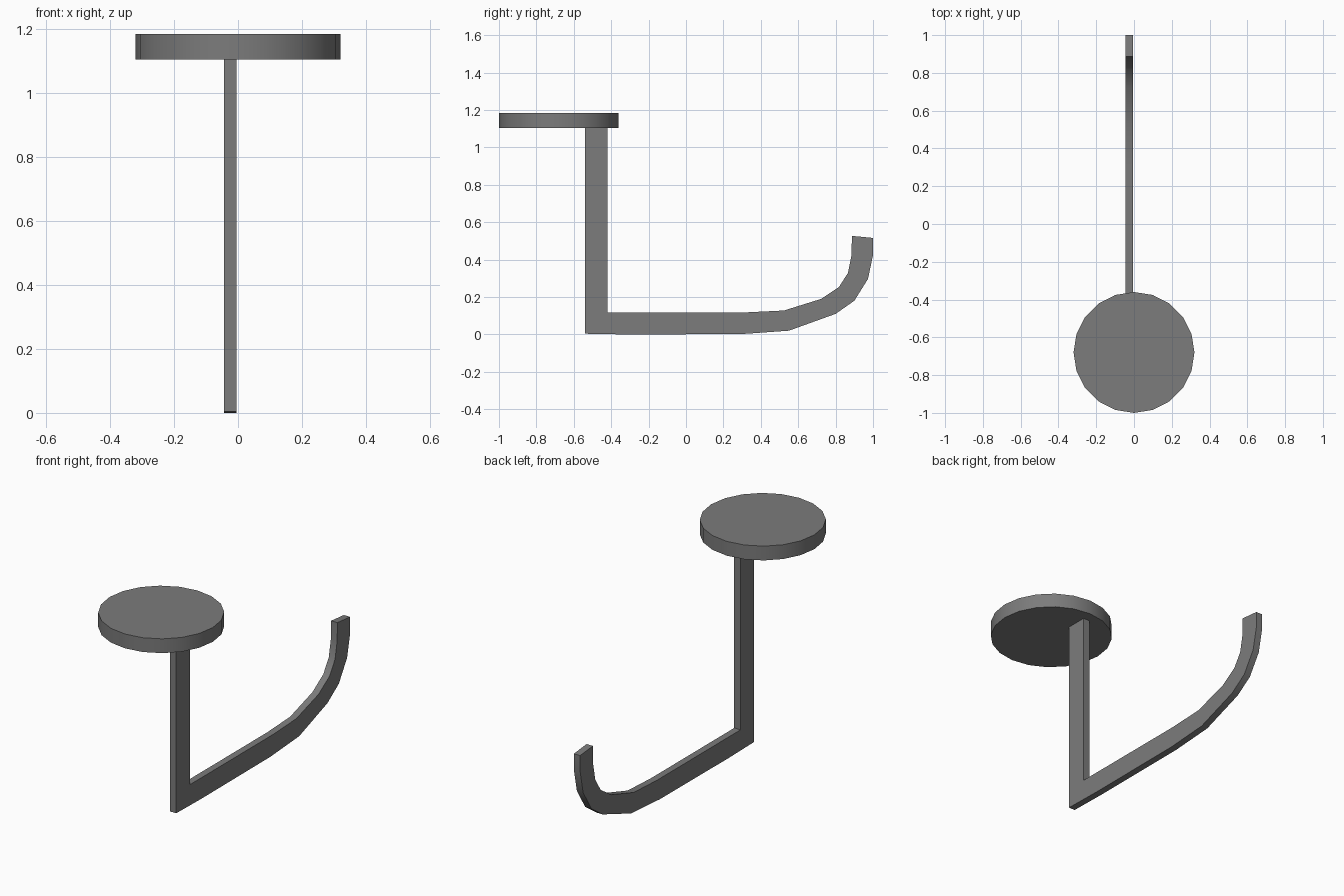
import bpy
import bmesh
from mathutils import Vector

default = bpy.data.objects.get("Cube")
if default:
    bpy.data.objects.remove(default, do_unlink=True)

# Single grey finish
grey = bpy.data.materials.new("grey_metal")
grey.use_nodes = True
colour = (0.2, 0.2, 0.2, 1)
grey.diffuse_color = colour
grey.node_tree.nodes["Principled BSDF"].inputs["Base Color"].default_value = colour


def extrude_outline(name, outline, direction):
    """Make a solid by sweeping a closed outline along a direction."""
    bm = bmesh.new()
    face = bm.faces.new([bm.verts.new(p) for p in outline])
    swept = bmesh.ops.extrude_face_region(bm, geom=[face], use_keep_orig=True)
    moved = [g for g in swept["geom"] if isinstance(g, bmesh.types.BMVert)]
    bmesh.ops.translate(bm, verts=moved, vec=Vector(direction))
    bmesh.ops.recalc_face_normals(bm, faces=bm.faces)
    mesh = bpy.data.meshes.new(name)
    bm.to_mesh(mesh)
    bm.free()
    obj = bpy.data.objects.new(name, mesh)
    bpy.context.collection.objects.link(obj)
    finish(obj)


def finish(obj):
    obj.data.materials.append(grey)
    bpy.ops.object.select_all(action="DESELECT")
    obj.select_set(True)
    bpy.context.view_layer.objects.active = obj
    bpy.ops.object.shade_smooth_by_angle(angle=0.52)


# Flat bar: upright stem, long foot and upturned hook end, as (y, z)
outer_edge = [(-0.54, 1.105), (-0.54, 0.004), (-0.32, 0), (0.295, 0.002),
              (0.55, 0.02), (0.80, 0.11), (0.90, 0.18), (0.973, 0.297),
              (1.0, 0.425), (1.0, 0.516)]
inner_edge = [(0.887, 0.527), (0.885, 0.425), (0.866, 0.329), (0.818, 0.254),
              (0.722, 0.19), (0.524, 0.128), (0.32, 0.118), (-0.42, 0.118),
              (-0.42, 1.105)]
extrude_outline("hook_arm", [(-0.044, y, z) for y, z in outer_edge + inner_edge],
                (0.039, 0, 0))

# Round plate on top of the stem
bpy.ops.mesh.primitive_cylinder_add(vertices=20, radius=0.32, depth=0.08,
                                    location=(0, -0.68, 1.145))
plate = bpy.context.object
plate.name = plate.data.name = "round_plate"
finish(plate)
